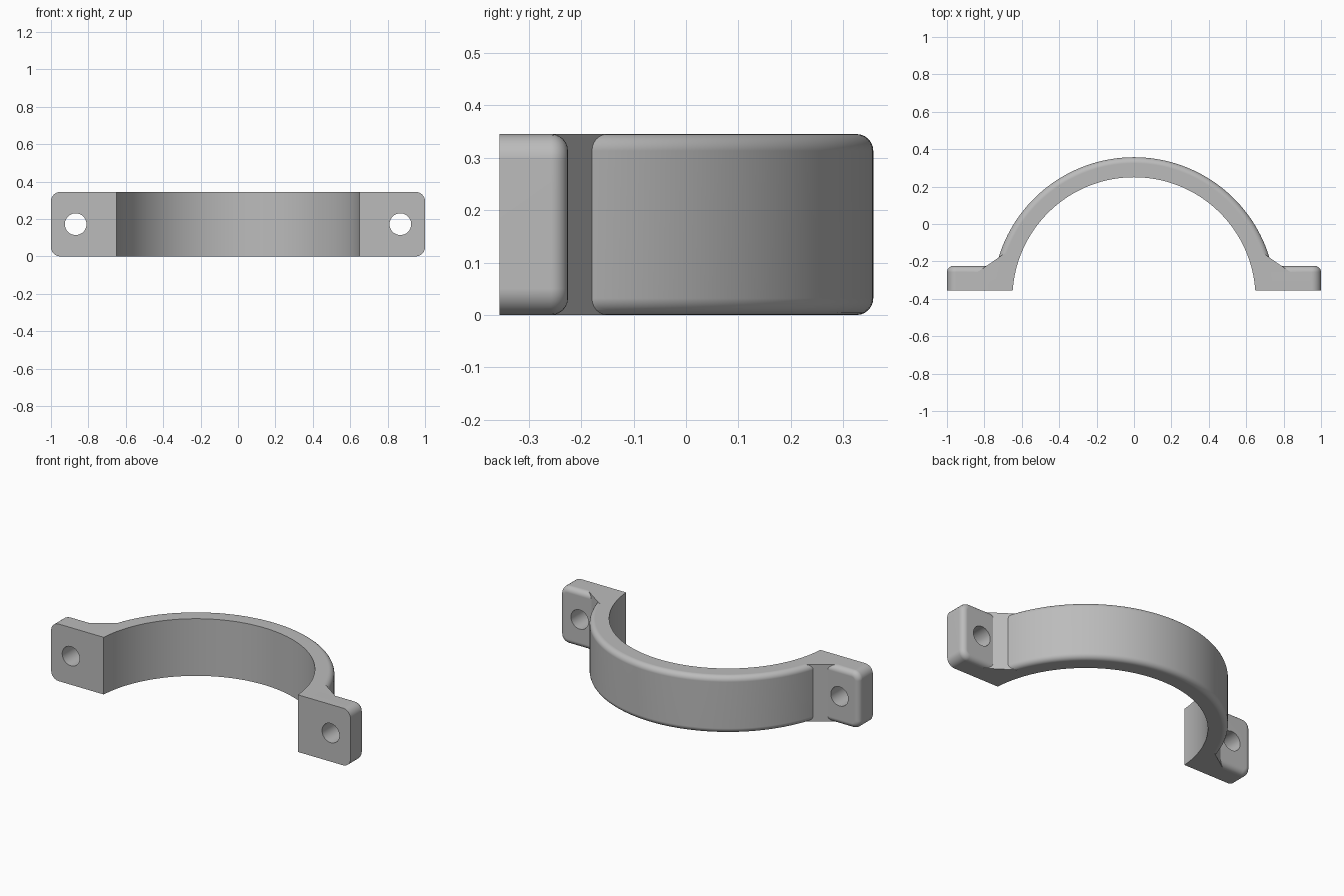
import bpy, bmesh, math
from mathutils import Vector

HEIGHT = 0.345
FRONT, FLANGE_BACK = -0.355, -0.225
CENTRE_Y, R_IN, R_OUT = -0.4, 0.65, 0.757
FILLET = 0.032

cube = bpy.data.objects.get("Cube")
if cube:
    bpy.data.objects.remove(cube, do_unlink=True)

grey = bpy.data.materials.new("plain grey")
grey.use_nodes = True
grey.diffuse_color = (0.5, 0.5, 0.5, 1)
grey.node_tree.nodes["Principled BSDF"].inputs["Base Color"].default_value = (0.5, 0.5, 0.5, 1)


def prism(profile):
    """Extrude a closed plan outline up to the full height."""
    bm = bmesh.new()
    face = bm.faces.new([bm.verts.new((x, y, 0)) for x, y in profile])
    top = bmesh.ops.extrude_face_region(bm, geom=[face])
    verts = [v for v in top["geom"] if isinstance(v, bmesh.types.BMVert)]
    bmesh.ops.translate(bm, verts=verts, vec=(0, 0, HEIGHT))
    bmesh.ops.recalc_face_normals(bm, faces=bm.faces)
    return bm


def round_edges(bm, test, radius, segments=6):
    edges = [e for e in bm.edges if test(*e.verts)]
    bmesh.ops.bevel(bm, geom=edges, offset=radius, offset_type='OFFSET',
                    segments=segments, profile=0.5, affect='EDGES', clamp_overlap=True)


def finish(bm, name):
    bmesh.ops.recalc_face_normals(bm, faces=bm.faces)
    mesh = bpy.data.meshes.new(name)
    bm.to_mesh(mesh)
    bm.free()
    mesh.materials.append(grey)
    ob = bpy.data.objects.new(name, mesh)
    bpy.context.collection.objects.link(ob)
    return ob


def combine(target, other, operation):
    """Apply a boolean and discard the helper."""
    bpy.context.view_layer.objects.active = target
    mod = target.modifiers.new("combine", 'BOOLEAN')
    mod.operation, mod.object, mod.solver = operation, other, 'EXACT'
    bpy.ops.object.modifier_apply(modifier=mod.name)
    bpy.data.objects.remove(other, do_unlink=True)


def arc(radius, steps=96):
    start = math.asin((FRONT - CENTRE_Y) / radius)
    angles = [start + (math.pi - 2 * start) * i / steps for i in range(steps + 1)]
    return [(radius * math.cos(a), CENTRE_Y + radius * math.sin(a)) for a in angles]


# Half-ring strap with rounded outer rims
bm = prism(arc(R_OUT) + arc(R_IN)[::-1])
on_rim = lambda v: abs(math.hypot(v.co.x, v.co.y - CENTRE_Y) - R_OUT) < 1e-4
round_edges(bm, lambda a, b: on_rim(a) and on_rim(b) and abs(a.co.z - b.co.z) < 1e-4, FILLET)
clamp = finish(bm, "half_clamp")

for side in (1, -1):
    # Bolt flange: rounded outer corners, then rounded back rim
    bm = prism([(side * x, y) for x, y in
                ((0.7, FRONT), (1, FRONT), (1, FLANGE_BACK), (0.7, FLANGE_BACK))])
    outer = lambda v: abs(v.co.x) > 0.99
    back = lambda v: abs(v.co.y - FLANGE_BACK) < 1e-4
    inner = lambda v: abs(v.co.x) < 0.71
    round_edges(bm, lambda a, b: outer(a) and outer(b) and abs(a.co.z - b.co.z) < 1e-4, 0.05)
    round_edges(bm, lambda a, b: back(a) and back(b) and not (inner(a) and inner(b)), FILLET)
    combine(clamp, finish(bm, "flange"), 'UNION')

    # Sloping web between the strap and the flange
    bm = prism([(side * x, y) for x, y in ((0.686, -0.153), (0.835, -0.256), (0.705, -0.3))])
    combine(clamp, finish(bm, "web"), 'UNION')

    # Bolt hole
    bm = bmesh.new()
    bmesh.ops.create_cone(bm, cap_ends=True, segments=48, radius1=0.058, radius2=0.058, depth=0.5)
    ob = finish(bm, "bolt_hole")
    ob.rotation_euler.x = math.pi / 2
    ob.location = Vector((side * 0.868, (FRONT + FLANGE_BACK) / 2, HEIGHT / 2))
    ob.hide_render = True
    bpy.context.view_layer.update()
    combine(clamp, ob, 'DIFFERENCE')

# Smooth curved faces, crisp edges
bpy.ops.object.select_all(action='DESELECT')
clamp.select_set(True)
bpy.context.view_layer.objects.active = clamp
bpy.ops.object.shade_smooth_by_angle(angle=math.radians(25))
clamp.modifiers.new("even shading", 'WEIGHTED_NORMAL').keep_sharp = True
